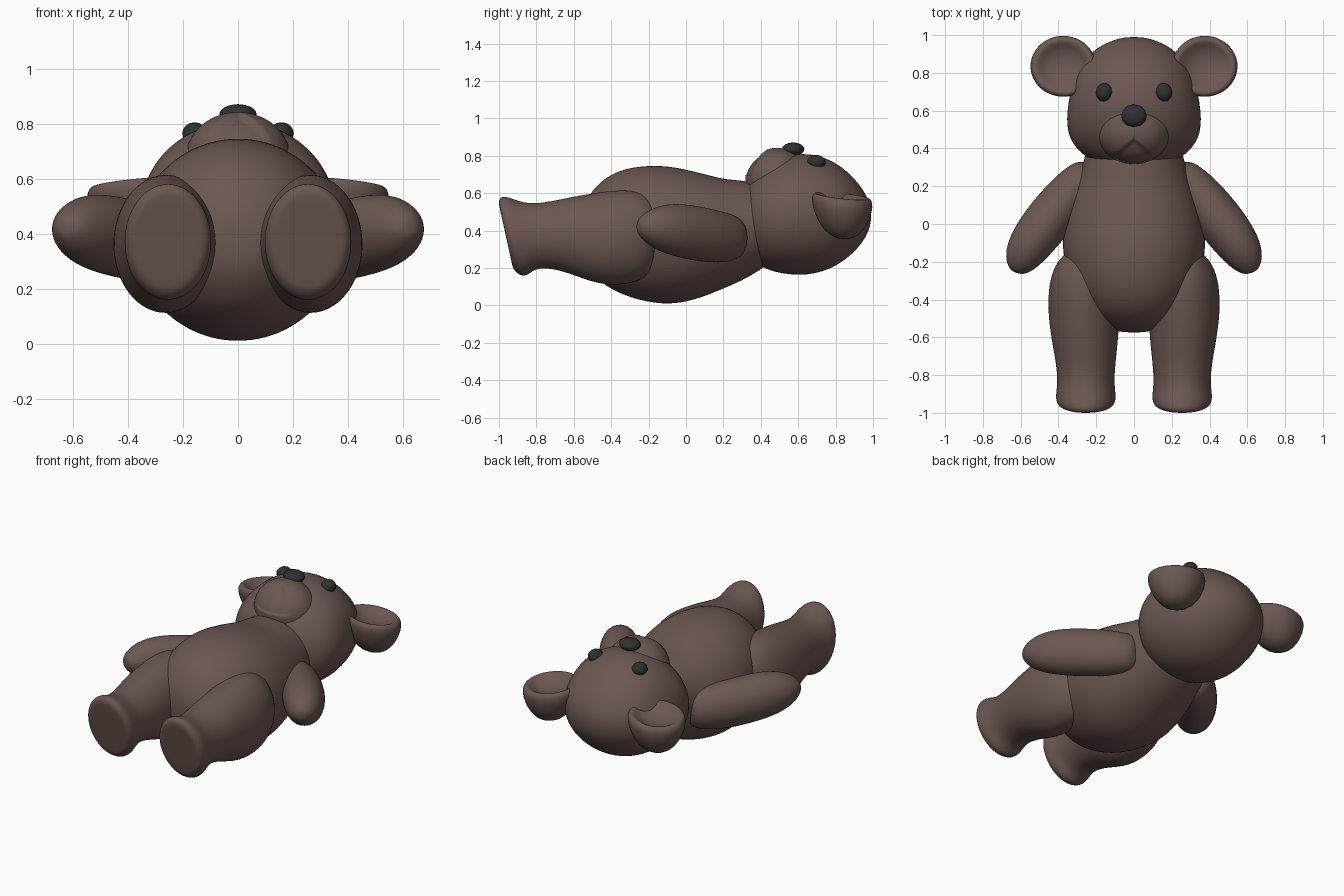
import bpy, bmesh, math
from mathutils import Vector


def material(name, rgb):
    m = bpy.data.materials.new(name)
    m.diffuse_color = (*rgb, 1)
    return m


FUR = material("brown fur", (0.15, 0.095, 0.082))
DARK = material("dark plastic", (0.028, 0.031, 0.031))


def finish(name, bm, mat, mirror=False, subsurf=0):
    bmesh.ops.recalc_face_normals(bm, faces=bm.faces)
    for f in bm.faces:
        f.smooth = True
    me = bpy.data.meshes.new(name)
    bm.to_mesh(me)
    bm.free()
    me.materials.append(mat)
    ob = bpy.data.objects.new(name, me)
    bpy.context.collection.objects.link(ob)
    if mirror:
        ob.modifiers.new("mirror", 'MIRROR').use_mirror_merge = False
    if subsurf:
        s = ob.modifiers.new("smooth", 'SUBSURF')
        s.levels = s.render_levels = subsurf
    return ob


def loft(name, rows, mirror=False, n=24):
    """Skin ellipses: row = (x, y, z, half width, half height, turn in degrees, lean)."""
    bm = bmesh.new()
    rings = []
    for x, y, z, rw, rh, turn, lean in rows:
        t = math.radians(turn)
        side, up = Vector((math.cos(t), math.sin(t), 0)), Vector((0, lean, 1))
        ring = []
        for i in range(n):
            a = math.tau * i / n
            ring.append(bm.verts.new(Vector((x, y, z)) + 1.01 * (
                side * rw * math.cos(a) + up * rh * math.sin(a))))
        rings.append(ring)
    for r0, r1 in zip(rings, rings[1:]):
        for i in range(n):
            j = (i + 1) % n
            bm.faces.new((r0[i], r0[j], r1[j], r1[i]))
    bm.faces.new(rings[0])
    bm.faces.new(rings[-1])
    return finish(name, bm, FUR, mirror, 2)


def ball(name, loc, size, mat, mirror=False, seg=(24, 16), shape=None):
    bm = bmesh.new()
    bmesh.ops.create_uvsphere(bm, u_segments=seg[0], v_segments=seg[1], radius=1)
    for v in bm.verts:
        v.co = Vector(loc) + Vector(c * s for c, s in zip(v.co, size))
        if shape:
            shape(v.co)
    return finish(name, bm, mat, mirror)


# Torso, from crotch to neck: (y, z, half width, half height)
torso = [(-0.575, 0.38, 0.06, 0.07), (-0.555, 0.38, 0.13, 0.14), (-0.50, 0.39, 0.22, 0.23),
         (-0.42, 0.395, 0.29, 0.298), (-0.30, 0.39, 0.35, 0.352), (-0.12, 0.376, 0.383, 0.374),
         (0.0, 0.372, 0.37, 0.354), (0.1, 0.375, 0.35, 0.327), (0.2, 0.382, 0.315, 0.292),
         (0.3, 0.4, 0.275, 0.268), (0.4, 0.42, 0.25, 0.23), (0.5, 0.45, 0.2, 0.18)]
loft("torso", [(0, y, z, w, h, 0, 0) for y, z, w, h in torso])

# Head, from jaw to crown
head = [(0.30, 0.46, 0.13, 0.13), (0.345, 0.46, 0.25, 0.22), (0.43, 0.47, 0.335, 0.28),
        (0.53, 0.483, 0.36, 0.317), (0.65, 0.488, 0.347, 0.328), (0.76, 0.487, 0.325, 0.298),
        (0.85, 0.485, 0.28, 0.245), (0.93, 0.48, 0.205, 0.165), (0.975, 0.48, 0.11, 0.09),
        (0.99, 0.48, 0.04, 0.03)]
loft("head", [(0, y, z, w, h, 0, 0) for y, z, w, h in head])

# Arms, from shoulder to paw
loft("arm", [(0.20, 0.30, 0.36, 0.08, 0.09, 34, 0), (0.26, 0.25, 0.36, 0.108, 0.125, 34, 0),
             (0.36, 0.14, 0.37, 0.122, 0.145, 34, 0), (0.47, 0.0, 0.395, 0.128, 0.147, 32, 0),
             (0.55, -0.11, 0.41, 0.118, 0.133, 28, 0), (0.60, -0.195, 0.415, 0.092, 0.095, 25, 0),
             (0.62, -0.245, 0.42, 0.052, 0.05, 22, 0), (0.625, -0.258, 0.42, 0.02, 0.02, 22, 0)],
     mirror=True)

# Legs, from hip to leaning flat sole
loft("leg", [(0.25, -0.13, 0.38, 0.06, 0.08, 0, 0), (0.25, -0.15, 0.38, 0.11, 0.15, 0, 0),
             (0.255, -0.21, 0.37, 0.162, 0.225, 0, 0), (0.262, -0.32, 0.365, 0.19, 0.256, 0, 0),
             (0.266, -0.47, 0.357, 0.19, 0.247, 0, 0), (0.26, -0.62, 0.375, 0.175, 0.203, 0, 0),
             (0.255, -0.75, 0.375, 0.155, 0.172, 0, -0.05), (0.255, -0.84, 0.368, 0.15, 0.175, 0, -0.15),
             (0.255, -0.90, 0.37, 0.158, 0.212, 0, -0.25), (0.255, -0.94, 0.37, 0.158, 0.212, 0, -0.25),
             (0.255, -0.963, 0.37, 0.135, 0.18, 0, -0.22), (0.255, -0.963, 0.37, 0.11, 0.15, 0, -0.22)],
     mirror=True)

# Ears: cups turned from a profile, opening upwards
profile = [(0.02, -0.13), (0.075, -0.115), (0.125, -0.07), (0.16, 0.0), (0.175, 0.06),
           (0.168, 0.095), (0.145, 0.105), (0.12, 0.085), (0.08, 0.06), (0.02, 0.05)]
bm = bmesh.new()
rings = [[bm.verts.new((0.375 + 1.02 * r * math.cos(a), 0.835 + 0.95 * r * math.sin(a),
                        0.485 + h - 0.1 * r * math.sin(a) - 0.1 * r * math.cos(a)))
          for a in (math.tau * i / 24 for i in range(24))] for r, h in profile]
for r0, r1 in zip(rings, rings[1:]):
    for i in range(24):
        j = (i + 1) % 24
        bm.faces.new((r0[i], r0[j], r1[j], r1[i]))
bm.faces.new(rings[0])
bm.faces.new(rings[-1])
finish("ear", bm, FUR, True, 1)


# Muzzle with a sunken lower lip below a chevron mouth
def mouth(co):
    depth = (0.455 - 0.85 * abs(co.x)) - co.y
    if depth > 0 and co.z > 0.7:
        co.z -= 0.02 * min(1, depth / 0.02)


ball("muzzle", (0, 0.485, 0.67), (0.192, 0.168, 0.172), FUR, seg=(64, 40), shape=mouth)

# Nose and eyes
ball("nose", (0, 0.573, 0.835), (0.068, 0.06, 0.036), DARK, seg=(12, 8))
ball("eye", (0.158, 0.697, 0.765), (0.045, 0.05, 0.04), DARK, mirror=True, seg=(12, 8))
